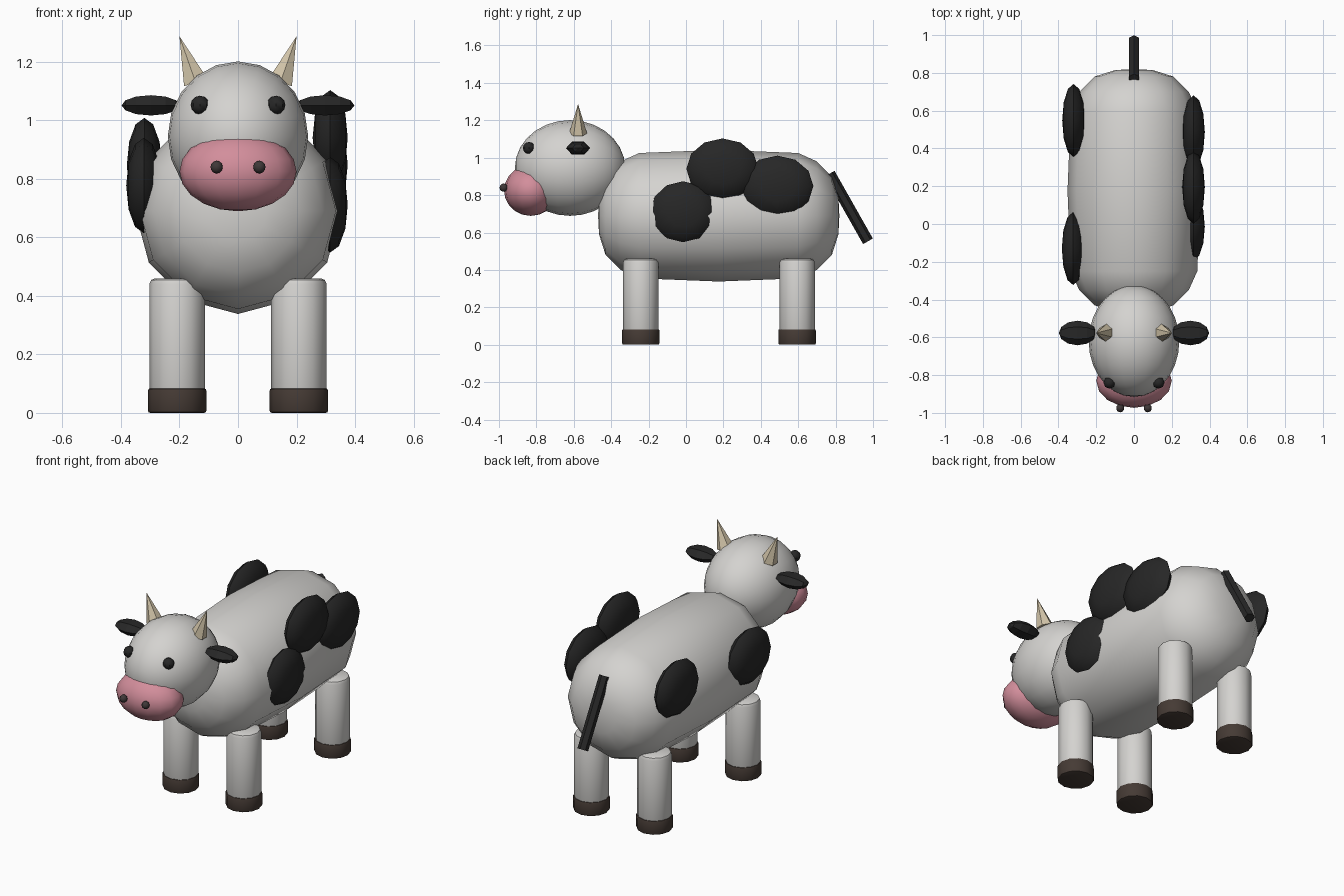
import bpy, bmesh, math
from mathutils import Vector, Matrix

cube = bpy.data.objects.get("Cube")
if cube:
    bpy.data.objects.remove(cube, do_unlink=True)


def material(name, rgb):
    mat = bpy.data.materials.new(name)
    mat.use_nodes = True
    mat.diffuse_color = (*rgb, 1)
    mat.node_tree.nodes["Principled BSDF"].inputs["Base Color"].default_value = (*rgb, 1)
    return mat


WHITE = material("off_white", (0.66, 0.65, 0.63))
BLACK = material("black", (0.02, 0.02, 0.02))
PINK = material("pink", (0.65, 0.27, 0.33))
HOOF = material("dark_brown", (0.06, 0.043, 0.035))
HORN = material("horn_cream", (0.65, 0.56, 0.4))
NOSTRIL = material("nostril_grey", (0.05, 0.04, 0.04))

ALONG_X = Matrix.Rotation(math.pi / 2, 4, "Y")
ALONG_Y = Matrix.Rotation(-math.pi / 2, 4, "X")


def finish(bm, name, mat, smooth=40):
    bmesh.ops.recalc_face_normals(bm, faces=bm.faces)
    mesh = bpy.data.meshes.new(name)
    bm.to_mesh(mesh)
    bm.free()
    mesh.materials.append(mat)
    obj = bpy.data.objects.new(name, mesh)
    bpy.context.collection.objects.link(obj)
    if smooth:
        bpy.ops.object.select_all(action="DESELECT")
        obj.select_set(True)
        bpy.context.view_layer.objects.active = obj
        bpy.ops.object.shade_smooth_by_angle(angle=math.radians(smooth))
    return obj


def ellipsoid(name, mat, center, radii, segs=16, rings=12, axis=Matrix(), smooth=40):
    bm = bmesh.new()
    bmesh.ops.create_uvsphere(bm, u_segments=segs, v_segments=rings, radius=1)
    place = Matrix.Translation(center) @ Matrix.Diagonal((*radii, 1)) @ axis
    bmesh.ops.transform(bm, matrix=place, verts=bm.verts)
    return finish(bm, name, mat, smooth)


def rod(name, mat, start, end, r1, r2, segs, bevel=0, smooth=40):
    start, end = Vector(start), Vector(end)
    axis = end - start
    bm = bmesh.new()
    bmesh.ops.create_cone(bm, cap_ends=True, segments=segs, radius1=r1, radius2=r2,
                          depth=axis.length)
    if bevel:
        rims = [e for e in bm.edges if abs(e.verts[0].co.z - e.verts[1].co.z) < 1e-5]
        bmesh.ops.bevel(bm, geom=rims, offset=bevel, segments=2, profile=0.5,
                        affect="EDGES")
    turn = Vector((0, 0, 1)).rotation_difference(axis).to_matrix().to_4x4()
    bmesh.ops.transform(bm, matrix=Matrix.Translation((start + end) / 2) @ turn,
                        verts=bm.verts)
    return finish(bm, name, mat, smooth)


# Body: barrel with rounded ends, turned around the y axis
profile = [(-0.47, 0), (-0.465, 0.1), (-0.43, 0.21), (-0.35, 0.29), (-0.25, 0.335),
           (0.175, 0.352), (0.6, 0.335), (0.7, 0.29), (0.78, 0.21), (0.815, 0.1), (0.82, 0)]
bm = bmesh.new()
verts = [bm.verts.new((0, r, y)) for y, r in profile]
edges = [bm.edges.new(pair) for pair in zip(verts, verts[1:])]
bmesh.ops.spin(bm, geom=verts + edges, cent=(0, 0, 0), axis=(0, 0, 1),
               angle=math.tau, steps=12, use_merge=True)
bmesh.ops.remove_doubles(bm, verts=bm.verts, dist=1e-4)
bmesh.ops.transform(bm, matrix=Matrix.Translation((0, 0, 0.69)) @ ALONG_Y, verts=bm.verts)
finish(bm, "body", WHITE, 60)

# Head and muzzle
ellipsoid("head", WHITE, (0, -0.62, 0.945), (0.24, 0.295, 0.256), 20, 14, ALONG_Y)
ellipsoid("muzzle", PINK, (0, -0.83, 0.825), (0.2, 0.143, 0.136), 16, 10)

# Paired parts
for side, s in (("left", 1), ("right", -1)):
    ellipsoid(side + "_nostril", NOSTRIL, (s * 0.073, -0.975, 0.84), (0.022,) * 3, 10, 6)
    ellipsoid(side + "_eye", BLACK, (s * 0.13, -0.84, 1.052), (0.032,) * 3, 8, 6)
    ellipsoid(side + "_ear", BLACK, (s * 0.298, -0.577, 1.051), (0.1, 0.065, 0.04),
              6, 6, ALONG_X, smooth=0)
    rod(side + "_horn", HORN, (s * 0.145, -0.577, 1.13), (s * 0.2, -0.577, 1.287),
        0.048, 0, 6, smooth=0)
    for end, y in (("front", -0.242), ("rear", 0.594)):
        rod(f"{end}_{side}_leg", WHITE, (s * 0.208, y, 0.01), (s * 0.208, y, 0.46),
            0.095, 0.095, 12, 0.02)
        rod(f"{end}_{side}_hoof", HOOF, (s * 0.208, y, 0), (s * 0.208, y, 0.084),
            0.1, 0.1, 12, 0.008)

# Tail
rod("tail", BLACK, (0, 0.768, 0.915), (0, 0.973, 0.553), 0.03, 0.03, 6, smooth=0)

# Coat patches: x, y, z
patches = [(0.315, -0.015, 0.711), (0.315, 0.195, 0.94), (0.315, 0.488, 0.848),
           (-0.32, 0.548, 0.845), (-0.322, -0.13, 0.777)]
for i, center in enumerate(patches):
    ellipsoid(f"coat_patch_{i + 1}", BLACK, center, (0.06, 0.193 if i else 0.176, 0.163),
              12, 6, ALONG_X)
